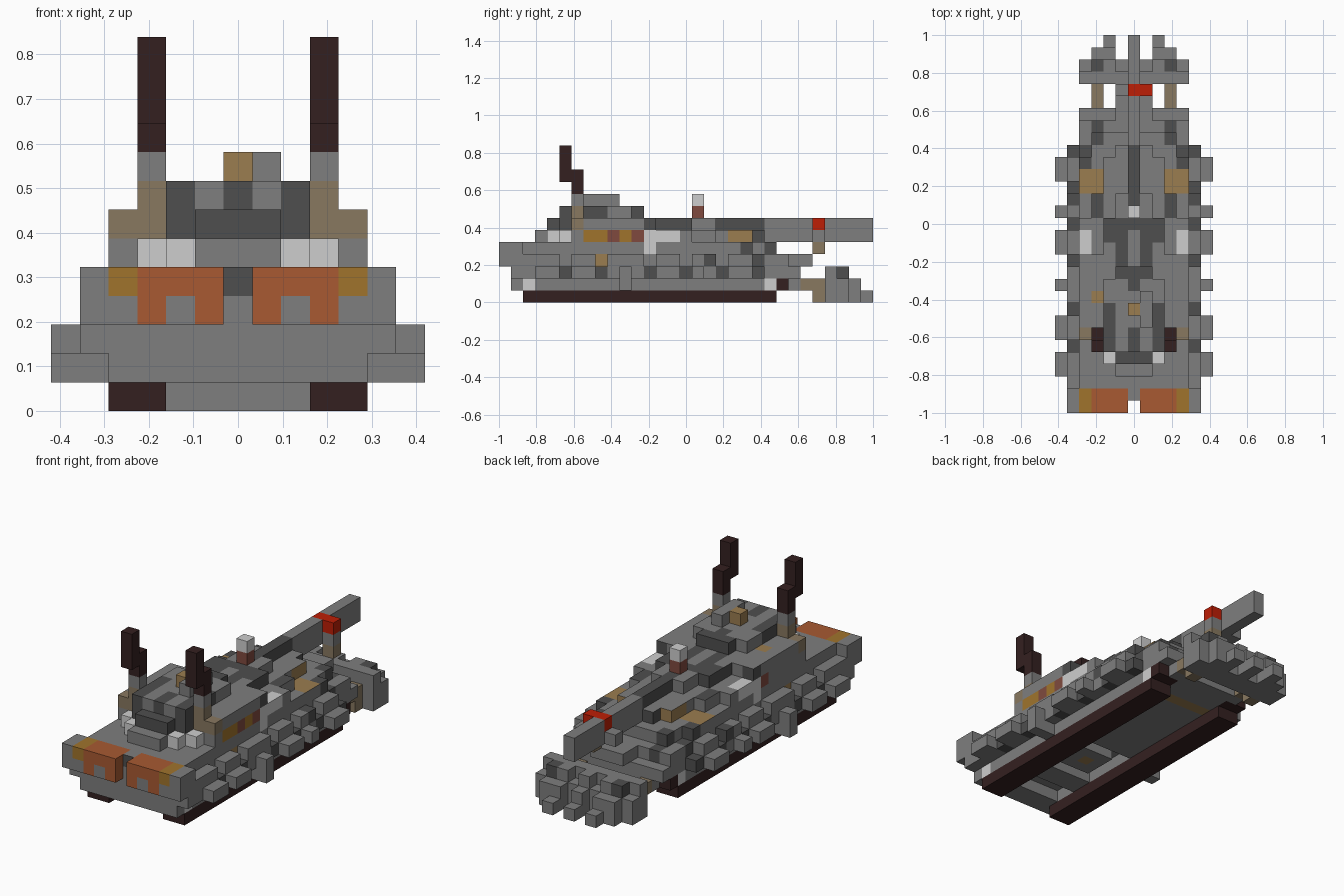
import bpy, bmesh
from mathutils import Vector

if "Cube" in bpy.data.objects:
    bpy.data.objects.remove(bpy.data.objects["Cube"])

U = 2 / 31  # edge of one cube


def linear(c):
    c /= 255
    return c / 12.92 if c <= 0.04045 else ((c + 0.055) / 1.055) ** 2.4


COLOURS = {
    "grey": (126, 126, 126), "dark_grey": (78, 78, 78), "light_grey": (206, 206, 206),
    "track_black": (52, 32, 32), "orange": (168, 90, 50), "red": (190, 30, 6),
    "tan": (155, 125, 80), "brown": (136, 120, 96), "ochre": (160, 116, 44),
    "rust": (128, 74, 62),
}
MATS = {}
for name, rgb in COLOURS.items():
    m = bpy.data.materials.new(name)
    m.use_nodes = True
    col = [linear(c) for c in rgb] + [1]
    m.diffuse_color = col
    m.node_tree.nodes["Principled BSDF"].inputs["Base Color"].default_value = col
    MATS[name] = m

cells = {}  # (x, y, z) -> [part, side colour, top colour]


def span(v):
    return range(v[0], v[1] + 1) if isinstance(v, tuple) else (v,)


def block(x, y, z, both):
    return {(s, j, k) for i in span(x) for j in span(y) for k in span(z)
            for s in ((i, -i) if both else (i,))}


def box(part, colour, x, y, z, both=True):
    """Fill a block of cubes; both mirrors it across x."""
    for c in block(x, y, z, both):
        cells[c] = [part, colour, colour]


def paint(colour, x, y, z, both=True, faces=(1, 2)):
    """Recolour the sides (1) and tops (2) of the cubes in a block."""
    for c in block(x, y, z, both) & cells.keys():
        for f in faces:
            cells[c][f] = colour


def carve(x, y, z):
    """Take cubes away on both sides."""
    for c in block(x, y, z, True) & cells.keys():
        del cells[c]


# Tracks and lower hull
box("tracks", "track_black", (3, 4), (2, 22), 0)
box("lower_hull", "grey", (3, 4), (1, 21), 1)
box("lower_hull", "grey", (0, 2), (1, 24), 1)
box("lower_hull", "light_grey", (3, 4), 22, 1)
box("tracks", "track_black", (3, 4), 23, 1)
paint("light_grey", 4, 2, 1)

# Belly recesses and round plate
carve((0, 2), (3, 4), 1)
carve((0, 2), (7, 11), 1)
box("belly_plate", "grey", (0, 1), (8, 10), 1)
paint("tan", 0, 9, 1)
paint("tan", (0, 2), 21, 1)

# Hull with stepped nose
box("hull", "grey", (0, 5), (1, 21), 2)
box("hull", "grey", (0, 4), (22, 24), 2)
box("hull", "grey", (0, 5), (1, 20), 3)
box("hull", "grey", (0, 4), (21, 23), 3)
box("hull", "grey", (0, 1), (24, 25), 3)
box("hull", "grey", (0, 4), (2, 20), 4)
box("hull", "grey", (0, 3), (21, 22), 4)
paint("dark_grey", 5, 21, (2, 3))
paint("dark_grey", 4, (20, 21), (3, 4))
paint("dark_grey", 3, 22, 4)
paint("dark_grey", 3, 23, 3)
paint("tan", (3, 4), (18, 19), 4, faces=(2,))

# Notched side edge
for j in (5, 8, 12, 15, 18):
    carve(5, j, 3)
    paint("dark_grey", 5, j, 2)
paint("dark_grey", 5, 17, 3)
paint("tan", 4, 8, 3)

# Side skirt blocks
for y in ((3, 4), (6, 7), 10, (13, 14), 16, (19, 20)):
    box("skirt_blocks", "grey", 6, y, 2)
box("skirt_blocks", "grey", (5, 6), 10, 1)

# Rear stowage boxes
box("stowage", "grey", (1, 5), (0, 1), (3, 4))
box("stowage", "orange", (1, 3), (0, 1), (3, 4))
paint("grey", 2, (0, 1), 3)
paint("ochre", 4, (0, 1), 4)
box("stowage", "dark_grey", 0, 1, 4)
paint("grey", 0, 1, 4, faces=(2,))

# Turret
box("turret", "grey", (0, 1), 3, 5)
box("turret", "grey", (0, 2), 4, 5)
box("turret", "grey", (0, 3), (5, 17), 5)
box("turret", "grey", 4, (6, 15), 5)
box("turret", "grey", (0, 2), (18, 20), 5)
box("turret", "grey", (0, 1), 21, 5)
box("turret", "grey", (0, 2), 5, 6)
box("turret", "grey", (0, 4), (6, 12), 6)
box("turret", "dark_grey", (0, 1), 4, 6)
box("turret", "dark_grey", (0, 2), (13, 15), 6)
box("turret", "grey", (0, 1), (16, 17), 6)
paint("grey", 0, (12, 14), 6)
paint("dark_grey", 1, 12, 6)
paint("grey", 2, 13, 6, faces=(2,))
paint("dark_grey", 2, 5, 6)
paint("dark_grey", 4, 12, 6, faces=(1,))
paint("dark_grey", 3, (16, 17), 5, faces=(2,))
paint("light_grey", 2, 4, 5)
paint("light_grey", 3, 5, 5)
paint("light_grey", 4, (12, 14), 5)
paint("light_grey", 4, 12, 4)
paint("tan", 2, (19, 20), 5, faces=(1,))
paint("dark_grey", 1, 21, 5, faces=(1,))

# Turret side lamps
for j, colour in ((7, "ochre"), (8, "ochre"), (9, "rust"), (10, "ochre"), (11, "rust")):
    paint(colour, 4, j, 5, both=False)
paint("rust", -4, 11, 5, both=False)
paint("tan", -3, 9, 6, both=False)

# Commander's roof and hatch
box("turret_roof", "grey", (0, 2), (5, 10), 7)
box("turret_roof", "grey", (0, 1), 11, 7)
paint("dark_grey", 2, (5, 8), 7)
paint("dark_grey", 0, (5, 6), 7)
paint("dark_grey", 0, (10, 11), 7)
paint("dark_grey", 1, 11, 7)
box("hatch", "grey", 1, (7, 9), 8, both=False)
box("hatch", "tan", 0, 8, 8)

# Antennas
box("antennas", "brown", 4, 6, 6)
box("antennas", "brown", 3, 6, (6, 7))
box("antennas", "grey", 3, 6, 8)
box("antennas", "track_black", 3, 6, (9, 10))
box("antennas", "track_black", 3, 5, (10, 12))

# Gun with sight post and red band
box("gun", "grey", 0, (18, 30), (5, 6))
paint("dark_grey", 0, (17, 21), 6)
box("gun_band", "grey", 1, 26, 5)
box("gun_band", "red", (0, 1), 26, 6, both=False)
box("gun_band", "brown", 1, 26, 4, both=False)
box("sight_post", "rust", 0, 16, 7)
box("sight_post", "light_grey", 0, 16, 8)

# Plough and its arms
box("plough_arms", "grey", 3, 24, 1)
box("plough_arms", "brown", 3, (25, 26), 1)
box("plough_arms", "brown", 3, 26, 0)
box("plough", "grey", (0, 4), (27, 28), (0, 2))
carve(4, 28, 2)
carve(1, 28, 2)
paint("dark_grey", 3, 28, 2)
for x in (0, (2, 3)):
    box("plough", "grey", x, 29, (0, 1))
for x in (0, 2):
    box("plough", "grey", x, 30, 0)

# Skin each part with its outward cube faces
AXES = [Vector(a) for a in ((1, 0, 0), (0, 1, 0), (0, 0, 1))]
for part in dict.fromkeys(c[0] for c in cells.values()):
    bm = bmesh.new()
    own = {k: c for k, c in cells.items() if c[0] == part}
    used = [n for n in COLOURS if any(n in c[1:] for c in own.values())]
    for cell, (_, side, top) in own.items():
        centre = Vector((cell[0], cell[1] - 15, cell[2] + 0.5))
        for a in range(3):
            for s in (-1, 1):
                n = AXES[a] * s
                if tuple(int(c + d) for c, d in zip(cell, n)) in cells:
                    continue
                u = AXES[(a + 1) % 3] / 2
                v = AXES[(a + 2) % 3] * s / 2
                mid = centre + n / 2
                corners = (mid - u - v, mid + u - v, mid + u + v, mid - u + v)
                f = bm.faces.new([bm.verts.new(c * U) for c in corners])
                f.material_index = used.index(top if n.z > 0 else side)
    bmesh.ops.remove_doubles(bm, verts=bm.verts, dist=U / 100)
    mesh = bpy.data.meshes.new(part)
    bm.to_mesh(mesh)
    bm.free()
    for n in used:
        mesh.materials.append(MATS[n])
    bpy.context.collection.objects.link(bpy.data.objects.new(part, mesh))
